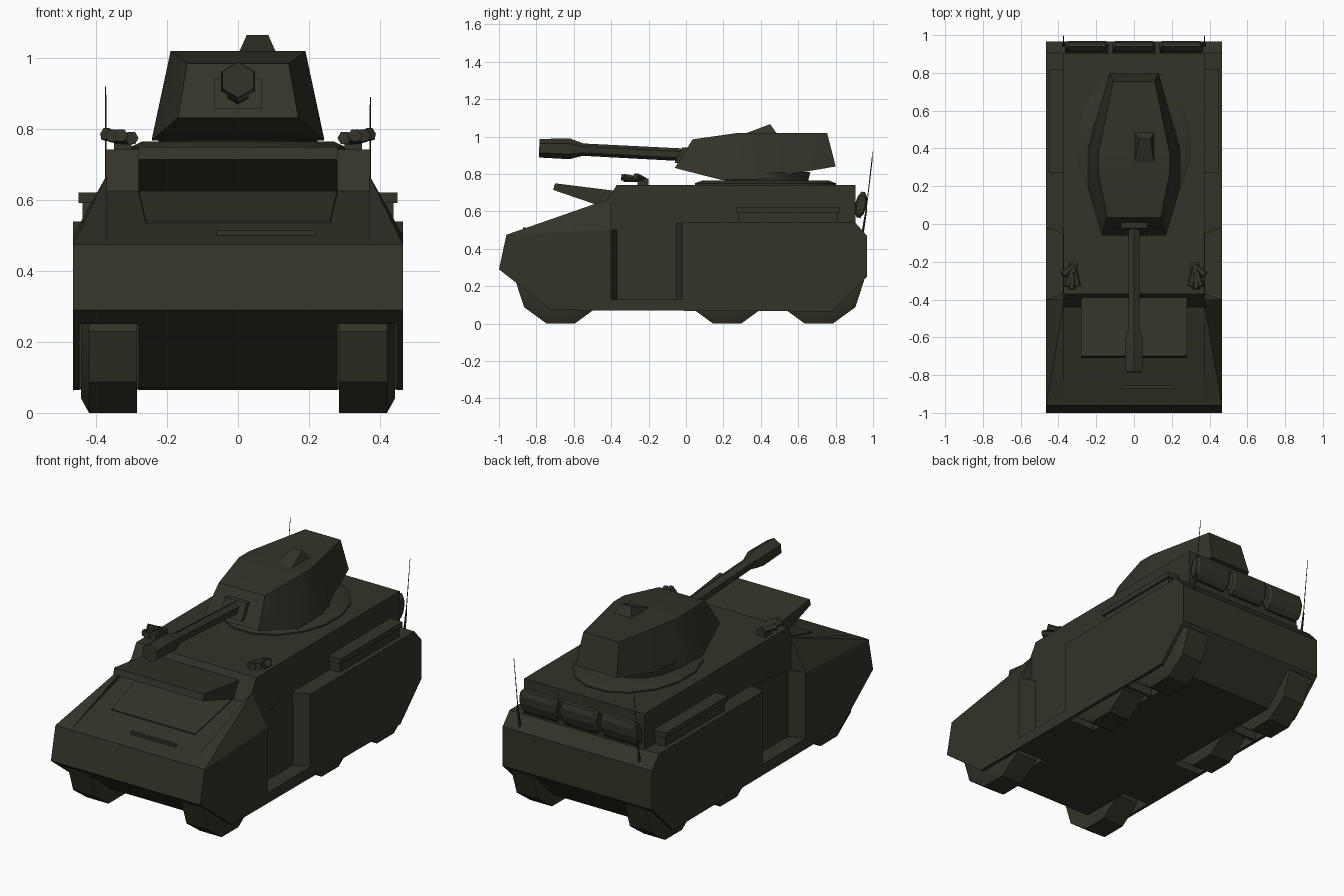
import bpy, bmesh, math
from mathutils import Vector

if "Cube" in bpy.data.objects:
    bpy.data.objects.remove(bpy.data.objects["Cube"])

olive = bpy.data.materials.new("dark olive")
olive.diffuse_color = (0.034, 0.033, 0.022, 1)
olive.use_nodes = True
olive.node_tree.nodes["Principled BSDF"].inputs["Base Color"].default_value = olive.diffuse_color


def finish(name, bm):
    bmesh.ops.recalc_face_normals(bm, faces=bm.faces[:])
    me = bpy.data.meshes.new(name)
    bm.to_mesh(me)
    bm.free()
    me.materials.append(olive)
    ob = bpy.data.objects.new(name, me)
    bpy.context.collection.objects.link(ob)
    return ob


def add_hull(bm, pts):
    vs = [bm.verts.new(p) for p in pts]
    res = bmesh.ops.convex_hull(bm, input=vs)
    junk = [g for g in res["geom_interior"] if isinstance(g, bmesh.types.BMVert)]
    bmesh.ops.delete(bm, geom=junk, context='VERTS')


def convex(name, *groups):
    """Convex solids, one per point group."""
    bm = bmesh.new()
    for g in groups:
        add_hull(bm, g)
    bmesh.ops.dissolve_limit(bm, angle_limit=0.002, verts=bm.verts[:], edges=bm.edges[:])
    return finish(name, bm)


def box(x0, x1, y0, y1, z0, z1):
    return [(x, y, z) for x in (x0, x1) for y in (y0, y1) for z in (z0, z1)]


def prism(name, profile, w):
    """Side profile (y, z) extruded across the width."""
    bm = bmesh.new()
    a = [bm.verts.new((-w, y, z)) for y, z in profile]
    b = [bm.verts.new((w, y, z)) for y, z in profile]
    bm.faces.new(a)
    bm.faces.new(b[::-1])
    for i in range(len(a)):
        j = (i + 1) % len(a)
        bm.faces.new((a[i], a[j], b[j], b[i]))
    return finish(name, bm)


def tube(name, rings, n, phase=0):
    """Loft of n-sided rings (position, radius)."""
    bm = bmesh.new()
    d = Vector(rings[-1][0]) - Vector(rings[0][0])
    q = d.to_track_quat('Z', 'Y')
    loops = []
    for p, r in rings:
        loops.append([bm.verts.new(Vector(p) + q @ Vector((
            r * math.cos(phase + math.tau * i / n),
            r * math.sin(phase + math.tau * i / n), 0))) for i in range(n)])
    for a, b in zip(loops, loops[1:]):
        for i in range(n):
            j = (i + 1) % n
            bm.faces.new((a[i], a[j], b[j], b[i]))
    bm.faces.new(loops[0][::-1])
    bm.faces.new(loops[-1])
    return finish(name, bm)


# Lower hull with wheel wells and side door recesses cut out
lower = prism("lower_hull", [(-1, .29), (-.96, .475), (-.4, .5), (-.02, .54), (.905, .54),
                             (.967, .47), (.967, .25), (.78, .065), (-.72, .072)], .465)
cuts = []
for s in (-1, 1):
    for y0, y1 in ((-.95, -.42), (0, .46), (.48, .945)):
        cuts.append(box(s * .28, s * .447, y0, y1, -.1, .43))
    cuts.append([(s * x, y, z) for z in (.13, .65)
                 for x, y in ((.377, -.37), (.377, -.05), (.466, -.4), (.466, -.02),
                              (.6, -.4), (.6, -.02))])
cutter = convex("hull_cutter", *cuts)
cutter.hide_render = True
mod = lower.modifiers.new("cut", 'BOOLEAN')
mod.object = cutter
mod.operation = 'DIFFERENCE'
mod.solver = 'EXACT'
bpy.context.view_layer.objects.active = lower
bpy.ops.object.modifier_apply(modifier="cut")
bpy.data.objects.remove(cutter)

# Upper hull, glacis and its sloping flanks
prism("upper_hull", [(-.96, .475), (-.44, .625), (-.37, .742), (.905, .742),
                     (.905, .5), (-.4, .46)], .374)
convex("glacis_flanks", *[[(s * .465, -.96, .475), (s * .465, -.4, .5), (s * .37, -.96, .475),
                           (s * .37, -.44, .625), (s * .37, -.4, .67), (s * .37, -.4, .5)]
                          for s in (-1, 1)])

# Driver hatch, window panel and slit on the front slope
prism("raised_hatch", [(-.7, .75), (-.71, .715), (-.44, .622), (-.38, .65), (-.38, .71)], .28)
convex("front_window", [(s * x, y, z + h) for s in (-1, 1) for h in (0, .006)
                        for x, y, z in ((.26, -.752, .535), (.28, -.457, .62))])
convex("front_slit", box(-.06, .22, -.872, -.855, .49, .515))

# Wheels
for s in (-1, 1):
    for k, y in enumerate((-.67, .22, .71)):
        tube(f"wheel_{k}_{'left' if s < 0 else 'right'}",
             [((s * .285, y, .23), .242), ((s * .42, y, .23), .242), ((s * .442, y, .23), .2)], 10)

# Side stowage boxes with lids
for s in (-1, 1):
    convex("side_box", box(s * .37, s * .438, .28, .81, .53, .592))
    convex("side_box_lid", box(s * .37, s * .45, .27, .82, .592, .622))

# Turret ring and neck
ring = tube("turret_ring", [((0, 0, .735), .385), ((0, 0, .75), .385), ((0, 0, .765), .345)], 16,
            math.pi / 16)
ring.scale.x = .8
ring.location.y = .425
neck = tube("turret_neck", [((0, 0, .75), .22), ((0, 0, .81), .235)], 16)
neck.location.y = .43

# Turret shell
convex("turret", [(s * x, y, z) for s in (-1, 1) for x, y, z in (
    (.17, -.06, .832), (.243, .19, .768), (.243, .4, .772), (.13, .8, .84),
    (.143, .035, .985), (.19, .28, 1.02), (.19, .37, 1.02), (.11, .755, 1.018))])
convex("turret_sight", [(0, .3, 1.01), (.11, .3, 1.01), (0, .49, 1.01), (.11, .49, 1.01),
                        (.025, .45, 1.066), (.085, .45, 1.066)])

# Gun
convex("gun_mantlet", [(s * .068, y, z) for s in (-1, 1) for y, z in (
    (-.062, .858), (-.02, .942), (.05, .858), (.05, .942))])
tube("gun_barrel", [((0, .03, .9), .034), ((0, -.55, .93), .033), ((0, -.62, .934), .055),
                    ((0, -.785, .938), .05)], 6, math.pi / 6)

# Smoke launchers
for s in (-1, 1):
    convex("launcher_base", box(s * .3, s * .35, -.26, -.2, .735, .775))
    for k, (dx, dy, dz) in enumerate(((.375, -.27, .787), (.355, -.33, .782),
                                      (.33, -.345, .782), (.3, -.33, .775))):
        tube(f"smoke_launcher_{k}", [((s * .322, -.22, .768), .014), ((s * dx, dy, dz), .02)], 6)

# Bedrolls on the back
for k, x in enumerate((-.25, 0, .25)):
    roll = tube(f"bedroll_{k}", [((-.115, 0, 0), .055), ((-.1, 0, 0), .074),
                                 ((.1, 0, 0), .074), ((.115, 0, 0), .055)], 10)
    roll.location = (x, .935, .635)
    roll.scale.y = .42
    roll.rotation_euler.x = -.2

# Antennas
for s, top in ((-1, .92), (1, .89)):
    tube("antenna", [((s * .373, .94, .46), .008), ((s * .373, .963, .6), .005),
                     ((s * .373, .965, .62), .0025), ((s * .373, .998, top), .0015)], 6)

# Smooth only the soft edges
for ob in bpy.context.scene.objects:
    ob.select_set(True)
bpy.ops.object.shade_smooth_by_angle(angle=math.radians(30))
